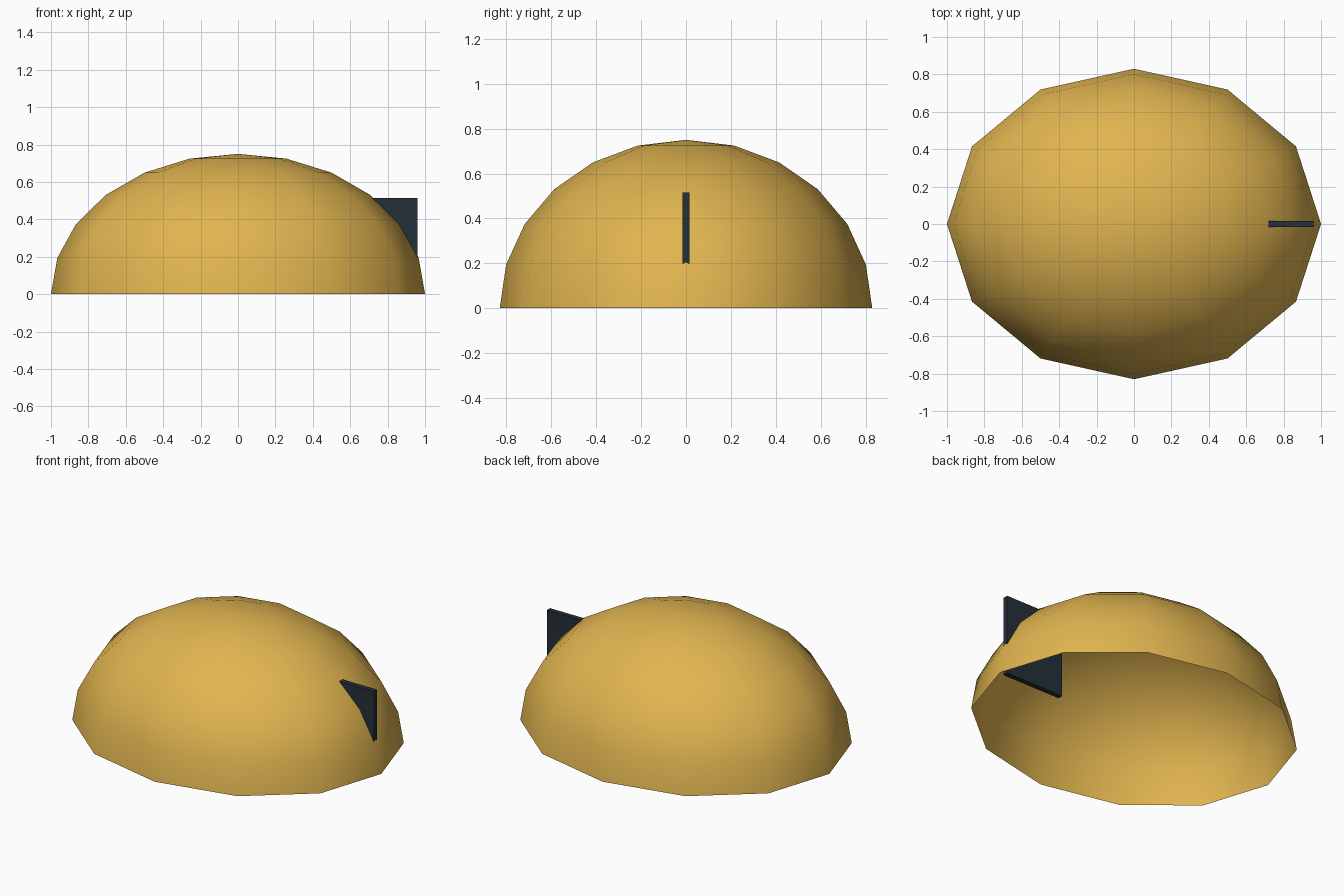
import bpy
import bmesh
from mathutils import Matrix, Vector

cube = bpy.data.objects.get("Cube")
if cube:
    bpy.data.objects.remove(cube, do_unlink=True)


def make_material(name, color):
    mat = bpy.data.materials.new(name)
    mat.use_nodes = True
    mat.diffuse_color = (*color, 1)
    mat.node_tree.nodes["Principled BSDF"].inputs["Base Color"].default_value = (*color, 1)
    return mat


def add_object(name, bm, mat, smooth=False):
    mesh = bpy.data.meshes.new(name)
    for face in bm.faces:
        face.smooth = smooth
    bm.to_mesh(mesh)
    bm.free()
    mesh.materials.append(mat)
    obj = bpy.data.objects.new(name, mesh)
    bpy.context.collection.objects.link(obj)
    return obj


gold = make_material("golden_yellow", (0.75, 0.46, 0.08))
slate = make_material("dark_slate", (0.018, 0.028, 0.04))

# Open, hollow dome: the upper half of a stretched sphere
bm = bmesh.new()
bmesh.ops.create_uvsphere(bm, u_segments=12, v_segments=12, radius=1)
lower = [v for v in bm.verts if v.co.z < -0.01]
bmesh.ops.delete(bm, geom=lower, context='VERTS')
bmesh.ops.scale(bm, vec=Vector((1, 0.83, 0.75)), verts=bm.verts)
add_object("dome_shell", bm, gold, smooth=True)

# Thin upright plate that pierces one side of the dome
bm = bmesh.new()
bmesh.ops.create_cube(bm, size=1, matrix=Matrix.Translation((0.755, 0, 0.26))
                      @ Matrix.Diagonal((0.41, 0.032, 0.51, 1)))
add_object("side_fin", bm, slate)
